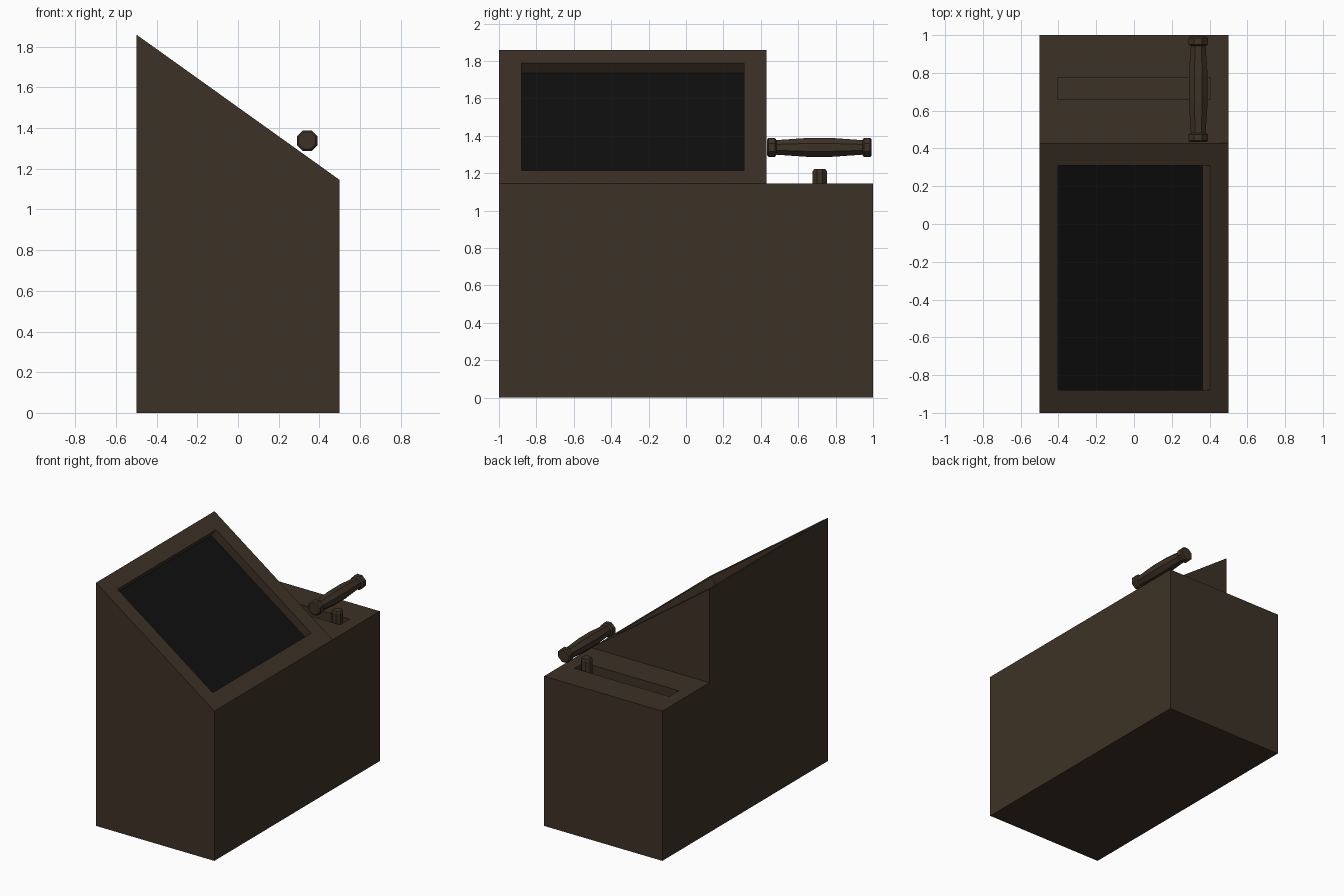
import bpy, bmesh, math

if "Cube" in bpy.data.objects:
    bpy.data.objects.remove(bpy.data.objects["Cube"])

W, L, H, TOP, STEP = 0.5, 1.0, 1.145, 1.86, 0.43


def material(name, rgb):
    m = bpy.data.materials.new(name)
    m.diffuse_color = (*rgb, 1)
    m.use_nodes = True
    m.node_tree.nodes["Principled BSDF"].inputs["Base Color"].default_value = m.diffuse_color
    return m


brown = material("dark_brown", (0.046, 0.031, 0.019))
black = material("screen_black", (0.005, 0.005, 0.005))


def finish(bm, name, *mats):
    me = bpy.data.meshes.new(name)
    bm.to_mesh(me)
    bm.free()
    for m in mats:
        me.materials.append(m)
    ob = bpy.data.objects.new(name, me)
    bpy.context.collection.objects.link(ob)
    return ob


def sink(bm, face, margin, depth, y_range=None):
    """Inset a face by a margin, optionally set its y limits, and push it in."""
    bm.normal_update()
    bmesh.ops.inset_individual(bm, faces=[face], thickness=margin, use_even_offset=True)
    if y_range:
        mid = face.calc_center_median().y
        for v in face.verts:
            v.co.y = y_range[0] if v.co.y < mid else y_range[1]
    bm.normal_update()
    bmesh.ops.inset_individual(bm, faces=[face], thickness=0, depth=-depth)


# Console body: sloped front part and flat rear shelf
bm = bmesh.new()
A, B, C, D, E, F, G, S, I, J, K = [bm.verts.new(p) for p in (
    (-W, -L, 0), (W, -L, 0), (W, L, 0), (-W, L, 0),
    (-W, -L, TOP), (W, -L, H), (W, L, H), (-W, L, H),
    (-W, STEP, TOP), (-W, STEP, H), (W, STEP, H))]
for f in ((A, D, C, B), (A, B, F, E), (B, C, G, K, F), (C, D, S, G),
          (D, A, E, I, J, S), (I, K, J)):
    bm.faces.new(f)
slope = bm.faces.new((E, F, K, I))
shelf = bm.faces.new((K, G, S, J))

# Recessed screen and lever slot
sink(bm, slope, 0.12, 0.067)
slope.material_index = 1
sink(bm, shelf, 0.098, 0.07, (0.66, 0.775))
finish(bm, "console_body", brown, black)


def lathe(name, profile, sides=8):
    """Closed solid of revolution about local z; radii are measured to the flats."""
    bm = bmesh.new()
    rings = []
    for z, r in profile:
        r /= math.cos(math.pi / sides)
        rings.append([bm.verts.new((r * math.cos(a), r * math.sin(a), z))
                      for a in ((i + 0.5) * 2 * math.pi / sides for i in range(sides))])
    for lo, hi in zip(rings, rings[1:]):
        for i in range(sides):
            j = (i + 1) % sides
            bm.faces.new((lo[i], lo[j], hi[j], hi[i]))
    bm.faces.new(rings[0][::-1])
    bm.faces.new(rings[-1])
    return finish(bm, name, brown)


# Lever stem standing in the slot
stem = lathe("lever_stem", [(1.075, 0.038), (1.21, 0.038), (1.222, 0.03)])
stem.location = (0.34, 0.715, 0)

# Lever grip lying along y, with a collar at each end
half = [(0.28, 0.042), (0.272, 0.051), (0.238, 0.051), (0.23, 0.039), (0.07, 0.05)]
grip = lathe("lever_grip", [(-z, r) for z, r in half] + half[::-1])
grip.rotation_euler.x = -math.pi / 2
grip.location = (0.34, 0.713, 1.338)
